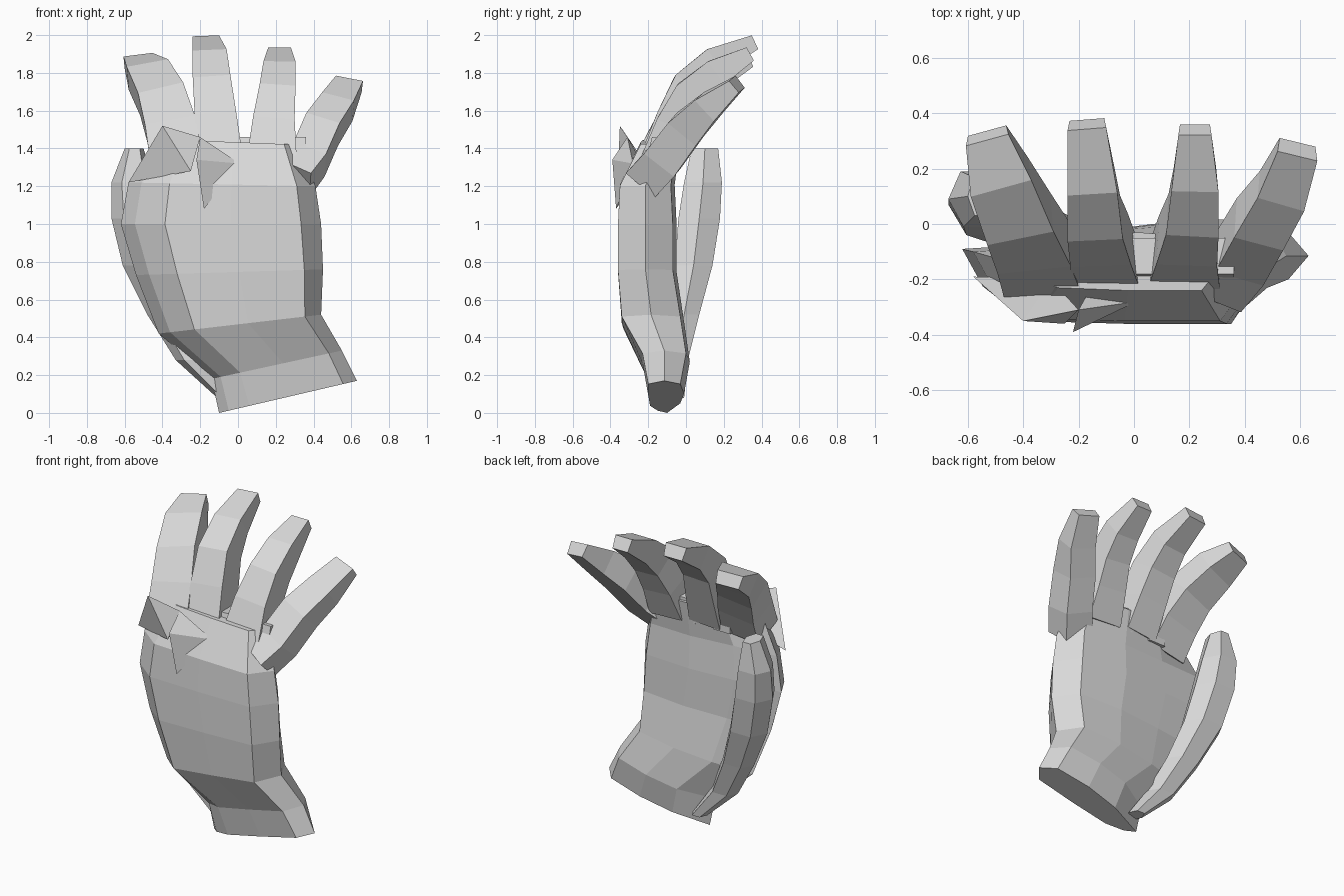
import bpy, bmesh
from mathutils import Vector

cube = bpy.data.objects.get("Cube")
if cube:
    bpy.data.objects.remove(cube)

grey = bpy.data.materials.new("light_grey")
grey.use_nodes = True
COLOUR = (0.7, 0.7, 0.7, 1)
grey.diffuse_color = COLOUR
grey.node_tree.nodes["Principled BSDF"].inputs["Base Color"].default_value = COLOUR


def finish(name, bm):
    bmesh.ops.recalc_face_normals(bm, faces=bm.faces)
    mesh = bpy.data.meshes.new(name)
    bm.to_mesh(mesh)
    bm.free()
    mesh.materials.append(grey)
    obj = bpy.data.objects.new(name, mesh)
    bpy.context.collection.objects.link(obj)
    return obj


def loft(name, rings):
    """Skin a list of equal-length point rings and cap both ends."""
    bm = bmesh.new()
    rows = [[bm.verts.new(p) for p in ring] for ring in rings]
    n = len(rows[0])
    for a, b in zip(rows, rows[1:]):
        for i in range(n):
            j = (i + 1) % n
            bm.faces.new((a[i], a[j], b[j], b[i]))
    bm.faces.new(rows[0])
    bm.faces.new(rows[-1])
    bmesh.ops.triangulate(bm, faces=[f for f in bm.faces if len(f.verts) > 4])
    return finish(name, bm)


def finger(name, path, widths, depths):
    """Square-sided tapering tube that follows a bent path."""
    pts = [Vector(p) for p in path]
    rings = []
    for i, p in enumerate(pts):
        t = (pts[min(i + 1, len(pts) - 1)] - pts[max(i - 1, 0)]).normalized()
        side = Vector((1, 0, 0))
        side = (side - t * side.dot(t)).normalized()
        up = side.cross(t)
        w, d = widths[i] / 2, depths[i] / 2
        rings.append([p + side * (w * sx) + up * (d * sy)
                      for sx, sy in ((-0.9, -1), (0.9, -1), (1, 1), (-1, 1))])
    return loft(name, rings)


def hull(name, points):
    bm = bmesh.new()
    for p in points:
        bm.verts.new(p)
    bmesh.ops.convex_hull(bm, input=bm.verts)
    return finish(name, bm)


# Palm and wrist: x left, x right, z left, z right, y edge, y front, y back
sections = [
    (-0.10, 0.63, 0.00, 0.17, -0.10, -0.20, -0.03),
    (-0.14, 0.55, 0.18, 0.33, -0.10, -0.23, 0.00),
    (-0.42, 0.44, 0.42, 0.52, -0.08, -0.34, -0.03),
    (-0.54, 0.45, 0.73, 0.76, -0.10, -0.36, -0.07),
    (-0.62, 0.44, 1.00, 1.00, -0.09, -0.36, -0.07),
    (-0.58, 0.41, 1.22, 1.20, -0.10, -0.35, -0.08),
    (-0.44, 0.32, 1.45, 1.42, -0.14, -0.24, -0.05),
]
palm_rings = []
for xl, xr, zl, zr, ye, yf, yb in sections:
    outline = [(0, ye), (0.07, (ye + yf) / 2), (0.22, yf + 0.01), (0.55, yf),
               (0.9, yf), (1, (yf + yb) / 2), (0.9, yb), (0.6, yb + 0.02), (0.3, yb)]
    palm_rings.append([(xl + (xr - xl) * u, y, zl + (zr - zl) * u) for u, y in outline])
loft("palm", palm_rings)

# Four fingers, bending backwards
depths = (0.2, 0.2, 0.19, 0.15, 0.08)
finger("index_finger",
       [(-0.33, -0.17, 1.33), (-0.36, -0.08, 1.5), (-0.41, 0.02, 1.66),
        (-0.48, 0.17, 1.79), (-0.53, 0.32, 1.86)],
       (0.28, 0.27, 0.25, 0.23, 0.16), depths)
finger("middle_finger",
       [(-0.10, -0.14, 1.35), (-0.12, -0.06, 1.55), (-0.14, 0.02, 1.73),
        (-0.15, 0.15, 1.86), (-0.17, 0.36, 1.96)],
       (0.24, 0.22, 0.2, 0.18, 0.14), depths)
finger("ring_finger",
       [(0.18, -0.14, 1.33), (0.19, -0.06, 1.52), (0.21, 0.03, 1.68),
        (0.22, 0.16, 1.8), (0.22, 0.34, 1.9)],
       (0.26, 0.22, 0.19, 0.17, 0.12), depths)
finger("little_finger",
       [(0.3, -0.21, 1.24), (0.38, -0.12, 1.34), (0.45, 0.0, 1.5),
        (0.53, 0.12, 1.62), (0.59, 0.27, 1.74)],
       (0.2, 0.19, 0.19, 0.18, 0.15), depths)

# Thumb, standing behind the palm: centre x, y, z, half width, half depth
thumb = [(-0.06, -0.06, 0.08, 0.05, 0.05), (-0.24, -0.06, 0.28, 0.09, 0.07),
         (-0.37, -0.01, 0.52, 0.11, 0.08), (-0.48, 0.04, 0.78, 0.13, 0.10),
         (-0.54, 0.07, 1.03, 0.13, 0.11), (-0.56, 0.09, 1.22, 0.11, 0.10),
         (-0.55, 0.10, 1.40, 0.05, 0.07)]
hexagon = [(-1, 0), (-0.5, -1), (0.6, -1), (1, 0), (0.5, 1), (-0.6, 1)]
loft("thumb", [[(x + w * u, y + d * v, z) for u, v in hexagon]
               for x, y, z, w, d in thumb])

# Pointed folds over the knuckles
hull("outer_knuckle_fold", [(-0.4, -0.35, 1.52), (-0.2, -0.31, 1.46),
                            (-0.58, -0.19, 1.22), (-0.25, -0.36, 1.28), (-0.3, -0.2, 1.3)])
hull("inner_knuckle_fold", [(-0.2, -0.31, 1.46), (-0.18, -0.37, 1.08),
                            (0.01, -0.28, 1.32), (-0.22, -0.39, 1.34), (-0.15, -0.22, 1.3)])
# Webbing between the fingers
for name, x in (("outer_web", -0.22), ("middle_web", 0.03), ("inner_web", 0.3)):
    hull(name, [(x + dx, y, z) for dx in (-0.06, 0.06)
                for y, z in ((-0.22, 1.3), (-0.18, 1.46), (-0.05, 1.45), (-0.05, 1.3))])
